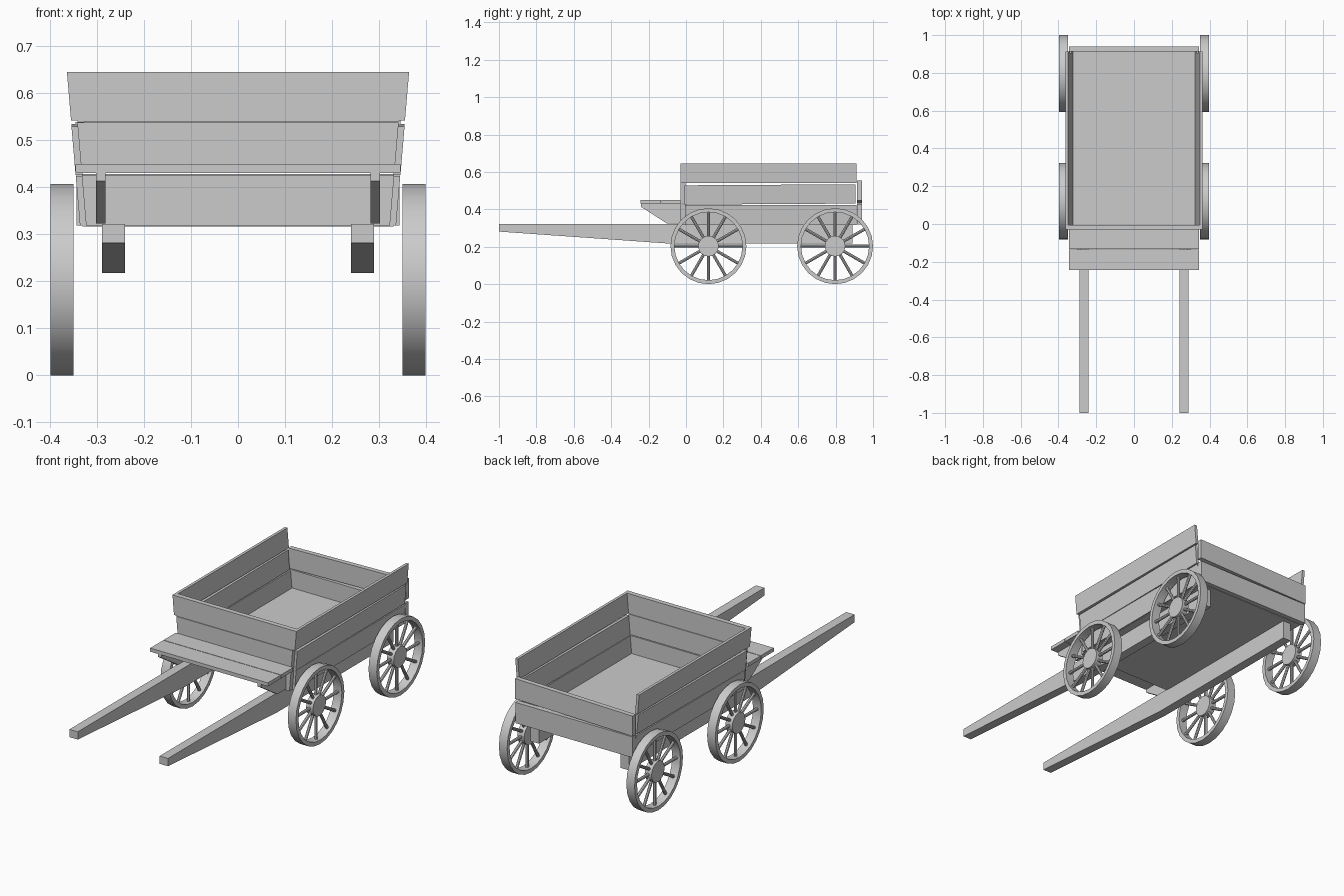
import bpy, bmesh, math
from mathutils import Vector, Matrix

if "Cube" in bpy.data.objects:
    bpy.data.objects.remove(bpy.data.objects["Cube"])


def finish(name, bm, mirror=False, smooth=False):
    bmesh.ops.recalc_face_normals(bm, faces=bm.faces)
    me = bpy.data.meshes.new(name)
    bm.to_mesh(me)
    bm.free()
    ob = bpy.data.objects.new(name, me)
    bpy.context.collection.objects.link(ob)
    if smooth:
        bpy.ops.object.select_all(action='DESELECT')
        ob.select_set(True)
        bpy.context.view_layer.objects.active = ob
        bpy.ops.object.shade_smooth_by_angle(angle=math.radians(35))
    if mirror:
        m = ob.modifiers.new("mirror", 'MIRROR')
        m.use_clip = False
        m.use_mirror_merge = False
    return ob


def prism(name, pts, vec, mirror=False, tilt=(0, 0), pivot=(0, 0)):
    """Extrude a planar outline; tilt raises z along x and y."""
    bm = bmesh.new()
    f = bm.faces.new([bm.verts.new(p) for p in pts])
    ext = bmesh.ops.extrude_face_region(bm, geom=[f], use_keep_orig=True)
    for v in ext['geom']:
        if isinstance(v, bmesh.types.BMVert):
            v.co += Vector(vec)
    for v in bm.verts:
        v.co.z += tilt[0] * (v.co.x - pivot[0]) + tilt[1] * (v.co.y - pivot[1])
    return finish(name, bm, mirror)


def box(name, x0, x1, y0, y1, z0, z1, **kw):
    return prism(name, [(x0, y0, z0), (x1, y0, z0), (x1, y0, z1), (x0, y0, z1)],
                 (0, y1 - y0, 0), **kw)


def flare(z):
    return 0.336 + (z - 0.32) * 0.085


# Floor
box("floor", -0.33, 0.33, -0.005, 0.915, 0.316, 0.332)

# Flared side planks: z range, y range, slope
T = 0.015
for name, z0, z1, y0, y1, s in (("lower", 0.318, 0.424, -0.005, 0.912, 0.0),
                                ("middle", 0.428, 0.531, -0.008, 0.905, 0.006),
                                ("top", 0.541, 0.645, -0.03, 0.912, 0.0)):
    prism("side_plank_" + name,
          [(flare(z0) - T, y0, z0), (flare(z0), y0, z0),
           (flare(z1), y0, z1), (flare(z1) - T, y0, z1)],
          (0, y1 - y0, 0), mirror=True, tilt=(0, s), pivot=(0, 0.45))

# Front planks, fitted between the sides
for name, z0, z1 in (("lower", 0.318, 0.426), ("middle", 0.43, 0.537), ("top", 0.539, 0.645)):
    a, b = flare(z0) - 0.013, flare(z1) - 0.013
    prism("front_plank_" + name,
          [(-a, -0.03, z0), (a, -0.03, z0), (b, -0.03, z1), (-b, -0.03, z1)], (0, 0.026, 0))

# Tailboard planks, the upper one slightly crooked
box("tail_plank_lower", -0.343, 0.343, 0.914, 0.94, 0.318, 0.428)
box("tail_plank_upper", -0.345, 0.345, 0.914, 0.94, 0.439, 0.546, tilt=(0.022, 0))

# Seat boards and brackets
box("seat_board_front", -0.345, 0.345, -0.243, -0.135, 0.43, 0.449)
box("seat_board_back", -0.345, 0.345, -0.132, -0.03, 0.43, 0.449)
prism("seat_bracket",
      [(0.282, -0.24, 0.43), (0.282, -0.24, 0.413), (0.282, -0.1, 0.323),
       (0.282, -0.03, 0.323), (0.282, -0.03, 0.43)], (0.02, 0, 0), mirror=True)

# Shafts running under the bed
prism("shaft",
      [(0.24, -1.0, 0.281), (0.24, -0.09, 0.217), (0.24, 0.89, 0.217),
       (0.24, 0.89, 0.32), (0.24, -1.0, 0.322)], (0.049, 0, 0), mirror=True)

# Wheels
R, RI, XC, HW = 0.203, 0.182, 0.374, 0.024
SEG, SPOKES = 24, 12


def wheel(tag, yc):
    centre = Matrix.Translation((XC, yc, R))
    bm = bmesh.new()
    rings = []
    for i in range(SEG):
        a = 2 * math.pi * i / SEG
        rings.append([bm.verts.new((XC + x, yc + r * math.sin(a), R - r * math.cos(a)))
                      for x, r in ((-HW, RI), (HW, RI), (HW, R), (-HW, R))])
    for i in range(SEG):
        p, q = rings[i], rings[(i + 1) % SEG]
        for k in range(4):
            bm.faces.new((p[k], p[(k + 1) % 4], q[(k + 1) % 4], q[k]))
    finish(tag + "_wheel_rim", bm, mirror=True, smooth=True)

    bm = bmesh.new()
    bmesh.ops.create_cone(bm, cap_ends=True, segments=16, radius1=0.055, radius2=0.055,
                          depth=0.04, matrix=centre @ Matrix.Rotation(math.pi / 2, 4, 'Y'))
    finish(tag + "_wheel_hub", bm, mirror=True, smooth=True)

    bm = bmesh.new()
    for i in range(SPOKES):
        m = (centre @ Matrix.Rotation(2 * math.pi * i / SPOKES, 4, 'X')
             @ Matrix.Translation((0, 0, 0.115)))
        bmesh.ops.create_cone(bm, cap_ends=True, segments=8, radius1=0.008, radius2=0.008,
                              depth=0.145, matrix=m)
    finish(tag + "_wheel_spokes", bm, mirror=True, smooth=True)


wheel("front", 0.12)
wheel("rear", 0.797)
